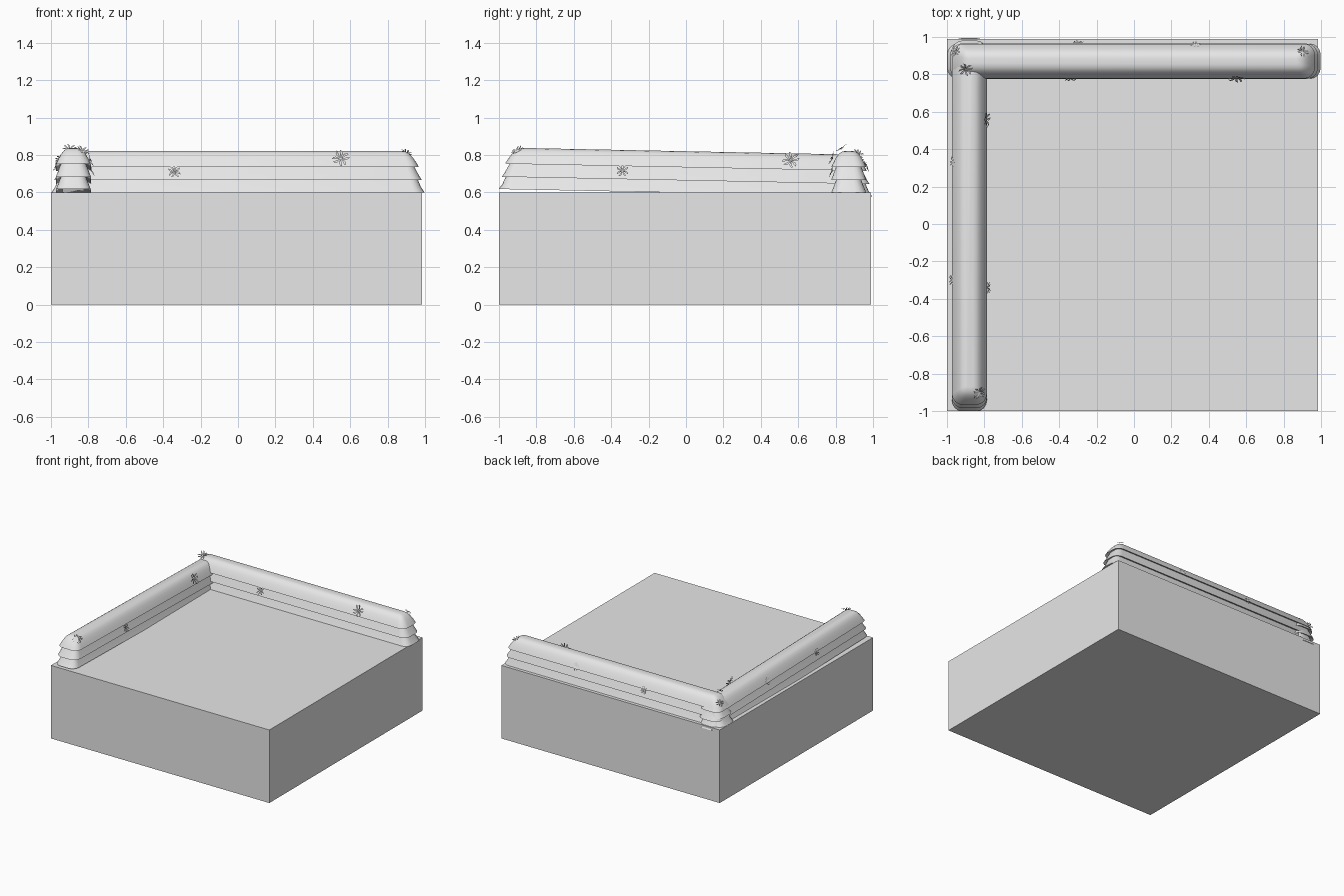
import bpy, bmesh, math
from mathutils import Vector, Matrix

cube = bpy.data.objects.get("Cube")
if cube:
    bpy.data.objects.remove(cube)

grey = bpy.data.materials.new("plain_grey")
grey.use_nodes = True
COLOUR = (0.8, 0.8, 0.8, 1)
grey.diffuse_color = COLOUR
grey.node_tree.nodes["Principled BSDF"].inputs["Base Color"].default_value = COLOUR


def add_object(name, bm, smooth=None):
    bmesh.ops.recalc_face_normals(bm, faces=bm.faces)
    mesh = bpy.data.meshes.new(name)
    bm.to_mesh(mesh)
    bm.free()
    mesh.materials.append(grey)
    obj = bpy.data.objects.new(name, mesh)
    bpy.context.collection.objects.link(obj)
    if smooth:
        bpy.ops.object.select_all(action='DESELECT')
        obj.select_set(True)
        bpy.context.view_layer.objects.active = obj
        bpy.ops.object.shade_smooth_by_angle(angle=math.radians(smooth))
    return obj


# Square ground block
bm = bmesh.new()
bmesh.ops.create_cube(bm, size=1)
bmesh.ops.scale(bm, vec=(1.985, 1.99, 0.6), verts=bm.verts)
bmesh.ops.translate(bm, vec=(-0.0075, -0.005, 0.3), verts=bm.verts)
add_object("ground_block", bm)


# Hedge outline: long rectangle with rounded corners
def outline(half_length, half_width, z, steps=4):
    r = half_width * 0.62
    points = []
    for quarter, (sx, sy) in enumerate(((1, 1), (-1, 1), (-1, -1), (1, -1))):
        for i in range(steps + 1):
            a = (quarter + i / steps) * math.pi / 2
            points.append((sx * (half_length - r) + r * math.cos(a),
                           sy * (half_width - r) + r * math.sin(a), z))
    return points


# Three overlapping leafy tiers: (half length, half width, height)
PROFILE = [
    (0.95, 0.06, 0.008), (0.998, 0.093, 0.0), (0.978, 0.081, 0.03), (0.955, 0.062, 0.082),
    (0.983, 0.094, 0.066), (0.962, 0.081, 0.1), (0.935, 0.062, 0.152),
    (0.967, 0.093, 0.136), (0.952, 0.081, 0.162), (0.934, 0.067, 0.187),
    (0.917, 0.053, 0.206), (0.897, 0.036, 0.218), (0.875, 0.016, 0.222)]


def hedge(name, matrix):
    bm = bmesh.new()
    rings = [[bm.verts.new(p) for p in outline(*row)] for row in PROFILE]
    n = len(rings[0])
    for low, high in zip(rings, rings[1:]):
        for i in range(n):
            j = (i + 1) % n
            bm.faces.new((low[i], low[j], high[j], high[i]))
    bm.faces.new(rings[0][::-1])
    bm.faces.new(rings[-1])
    bm.transform(matrix)
    add_object(name, bm, 40)


hedge("back_hedge", Matrix.Translation((0, 0.87, 0.6)))
hedge("right_hedge", Matrix.Translation((-0.88, -0.003, 0.598))
      @ Matrix.Rotation(-0.02, 4, 'X') @ Matrix.Rotation(math.pi / 2, 4, 'Z'))


# Small four-petalled flowers resting on the hedges
def flower(name, place, facing, size, spin):
    bm = bmesh.new()
    for k in range(4):
        a = spin + k * math.pi / 2
        direction = Vector((math.cos(a), math.sin(a), 0))
        side = Vector((-direction.y, direction.x, 0))
        heart = bm.verts.new((0, 0, 0))
        rim = []
        for i in range(9):
            b = math.pi + (i - 4) * math.pi * 0.21
            p = direction * (0.6 - 0.4 * math.cos(b) * -1) + side * 0.36 * math.sin(b)
            p.z = 0.25 * p.length
            rim.append(bm.verts.new(p * size))
        for u, v in zip(rim, rim[1:]):
            bm.faces.new((heart, u, v))
    turn = Vector(facing).to_track_quat('Z', 'Y').to_matrix().to_4x4()
    bm.transform(Matrix.Translation(place) @ turn)
    add_object(name, bm, 40)


FLOWERS = [
    ("back_inner", (0.55, 0.785, 0.78), (0, -1, 0.4), 0.05, 0.3),
    ("back_inner_small", (-0.34, 0.782, 0.71), (0, -1, 0.3), 0.038, 0.9),
    ("back_outer_a", (-0.3, 0.965, 0.73), (0, 1, 0.3), 0.034, 0.5),
    ("back_outer_b", (0.33, 0.955, 0.75), (0, 1, 0.5), 0.034, 0.2),
    ("back_left_end", (0.9, 0.92, 0.81), (0.4, 0.5, 1), 0.034, 0.6),
    ("back_right_end", (-0.95, 0.92, 0.78), (-0.6, 0.5, 0.8), 0.034, 0.1),
    ("right_inner", (-0.795, 0.56, 0.77), (1, 0, 0.4), 0.05, 0.4),
    ("right_inner_small", (-0.785, -0.34, 0.715), (1, 0, 0.3), 0.038, 0.8),
    ("right_outer_a", (-0.965, 0.33, 0.74), (-1, 0, 0.4), 0.034, 0.2),
    ("right_outer_b", (-0.972, -0.3, 0.74), (-1, 0, 0.3), 0.034, 0.7),
    ("right_front_end", (-0.83, -0.9, 0.82), (0.5, -0.6, 1), 0.04, 0.3),
    ("corner_top", (-0.9, 0.83, 0.83), (0, -0.6, 1), 0.042, 0.5)]
for label, *args in FLOWERS:
    flower(label + "_flower", *args)
